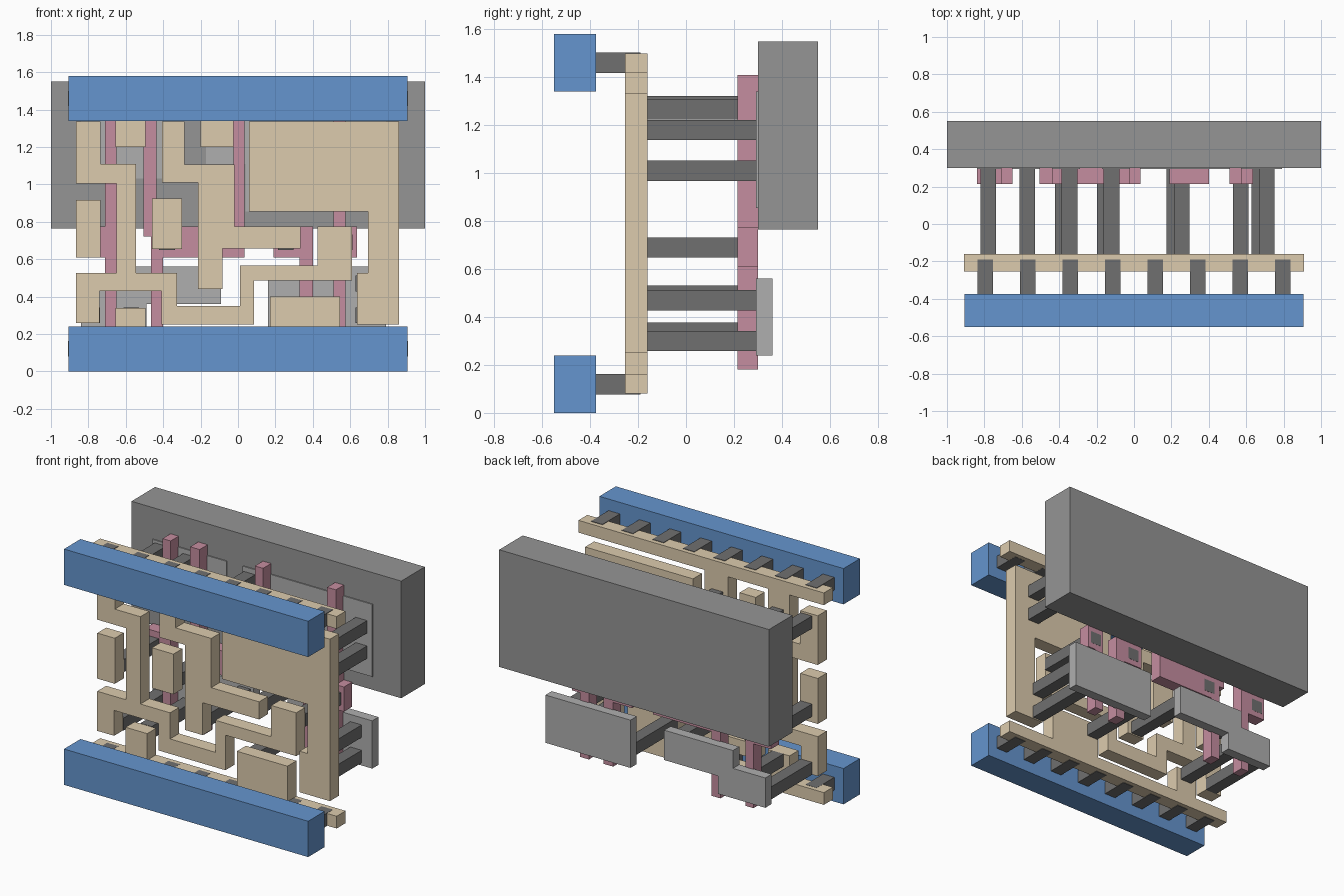
import bpy, bmesh


def material(name, rgb):
    m = bpy.data.materials.new(name)
    m.diffuse_color = (*rgb, 1)
    return m


BLUE = material("blue", (0.13, 0.30, 0.62))
TAN = material("tan", (0.72, 0.60, 0.42))
PINK = material("pink", (0.56, 0.27, 0.35))
DARK = material("dark_grey", (0.16, 0.16, 0.16))
MID = material("mid_grey", (0.30, 0.30, 0.30))
PALE = material("pale_grey", (0.43, 0.43, 0.43))


def prism(name, pts, y0, y1, mat):
    """Extrude an outline drawn in x, z from y0 back to y1."""
    bm = bmesh.new()
    face = bm.faces.new([bm.verts.new((x, y0, z)) for x, z in pts])
    ext = bmesh.ops.extrude_face_region(bm, geom=[face])
    verts = [g for g in ext["geom"] if isinstance(g, bmesh.types.BMVert)]
    bmesh.ops.translate(bm, verts=verts, vec=(0, y1 - y0, 0))
    bmesh.ops.recalc_face_normals(bm, faces=bm.faces)
    mesh = bpy.data.meshes.new(name)
    bm.to_mesh(mesh)
    bm.free()
    mesh.materials.append(mat)
    ob = bpy.data.objects.new(name, mesh)
    bpy.context.collection.objects.link(ob)
    return ob


def block(name, x0, x1, z0, z1, y0, y1, mat):
    return prism(name, [(x0, z0), (x1, z0), (x1, z1), (x0, z1)], y0, y1, mat)


# Back well block
block("well", -1, 1, 0.765, 1.55, 0.30, 0.55, MID)

# Diffusion plates: two low ones, two just proud of the well
prism("lower_diffusion_left", [
    (-.84, .24), (-.49, .24), (-.49, .36), (-.09, .36),
    (-.09, .56), (-.60, .56), (-.60, .44), (-.84, .44)], 0.293, 0.36, PALE)
block("lower_diffusion_right", .16, .79, .24, .56, 0.293, 0.36, PALE)
block("upper_diffusion_left", -.84, -.29, 1.03, 1.34, 0.293, 0.36, PALE)
prism("upper_diffusion_right", [
    (-.17, 1.11), (.04, 1.11), (.04, .855), (.79, .855),
    (.79, 1.34), (-.17, 1.34)], 0.293, 0.36, PALE)

# Pink gate strips with contact pads
gates = [
    [(-.71, .18), (-.65, .18), (-.65, 1.41), (-.71, 1.41),
     (-.71, .775), (-.84, .775), (-.84, .61), (-.71, .61)],
    [(-.465, .18), (-.40, .18), (-.40, .61), (.035, .61), (.035, 1.41), (-.025, 1.41),
     (-.025, .775), (-.435, .775), (-.435, 1.41), (-.505, 1.41), (-.505, .72), (-.465, .72)],
    [(.33, .18), (.40, .18), (.40, .775), (.19, .775), (.19, .61), (.33, .61)],
    [(.51, .18), (.575, .18), (.575, .61), (.635, .61), (.635, .775),
     (.575, .775), (.575, 1.41), (.51, 1.41)],
]
for i, pts in enumerate(gates):
    prism(f"gate_strip_{i + 1}", pts, 0.215, 0.30, PINK)

# Tan interconnect plates
LI = (-0.255, -0.16, TAN)
prism("left_interconnect", [
    (-.865, 1.335), (-.735, 1.335), (-.735, 1.11), (-.545, 1.11), (-.545, .525),
    (-.325, .525), (-.325, .35), (.01, .35), (.01, .565), (.425, .565), (.425, .775),
    (.61, .775), (.61, .485), (.085, .485), (.085, .25), (-.41, .25), (-.41, .43),
    (-.74, .43), (-.74, .26), (-.865, .26), (-.865, .525), (-.65, .525),
    (-.65, 1.005), (-.865, 1.005)], *LI)
prism("middle_interconnect", [
    (-.405, 1.335), (-.285, 1.335), (-.285, 1.105), (-.02, 1.105), (-.02, .775),
    (.335, .775), (.335, .657), (-.083, .657), (-.083, .44), (-.215, .44),
    (-.215, 1.01), (-.405, 1.01)], *LI)
prism("right_interconnect", [
    (.06, 1.335), (.86, 1.335), (.86, .25), (.635, .25), (.635, .525),
    (.695, .525), (.695, .855), (.06, .855)], *LI)
block("left_pad", -.865, -.735, .61, .915, *LI)
block("centre_pad", -.46, -.30, .655, .925, *LI)

# Tan rails with tabs pointing inwards
prism("upper_tan_rail", [
    (-.91, 1.5), (-.91, 1.418), (-.655, 1.418), (-.655, 1.2), (-.495, 1.2), (-.495, 1.418),
    (-.20, 1.418), (-.20, 1.2), (-.025, 1.2), (-.025, 1.418), (.91, 1.418), (.91, 1.5)], *LI)
prism("lower_tan_rail", [
    (-.91, .08), (-.91, .162), (-.655, .162), (-.655, .34), (-.495, .34), (-.495, .162),
    (.17, .162), (.17, .40), (.545, .40), (.545, .162), (.91, .162), (.91, .08)], *LI)

# Dark contact posts from interconnect to plates and gates
contacts = [
    (-.78, .30), (-.78, .69), (-.78, 1.28), (-.57, .30), (-.57, 1.265),
    (-.38, .69), (-.345, 1.18), (-.155, .49), (-.12, 1.265),
    (.255, .69), (.215, .335), (.57, .69),
    (.67, .30), (.67, .47), (.71, 1.01), (.71, 1.18),
]
for i, (x, z) in enumerate(contacts):
    block(f"contact_post_{i + 1}", x - .042, x + .042, z - .042, z + .042, -.16, .301, DARK)

# Blue power bars and the short studs joining them to the tan rails
for side, z in (("lower", .12), ("upper", 1.46)):
    block(f"{side}_power_bar", -.905, .905, z - .12, z + .12, -.55, -.375, BLUE)
    for i in range(8):
        x = -.795 + i * .2271
        block(f"{side}_rail_stud_{i + 1}", x - .042, x + .042, z - .043, z + .043,
              -.375, -.19, DARK)
